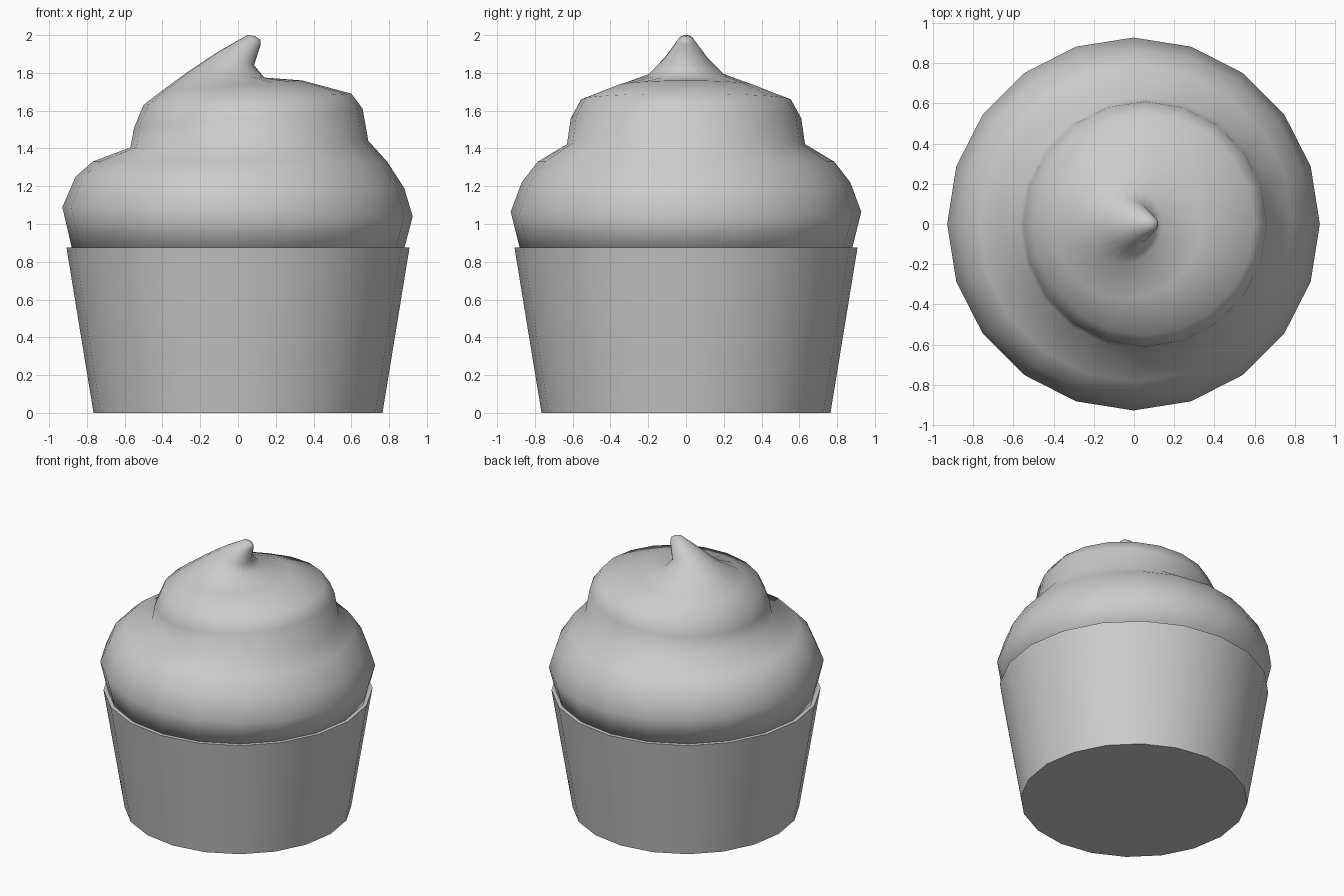
import bpy, bmesh, math

if "Cube" in bpy.data.objects:
    bpy.data.objects.remove(bpy.data.objects["Cube"])

SIDES = 20

def loft(name, rings, smooth_angle):
    """Skin tilted rings given as (x left, z left, x right, z right, y radius)."""
    bm = bmesh.new()
    loops = []
    for xl, zl, xr, zr, ry in rings:
        loop = []
        for i in range(SIDES):
            a = 2 * math.pi * i / SIDES
            t = (1 + math.cos(a)) / 2
            loop.append(bm.verts.new((xl + (xr - xl) * t, ry * math.sin(a), zl + (zr - zl) * t)))
        loops.append(loop)
    for lo, hi in zip(loops, loops[1:]):
        for i in range(SIDES):
            j = (i + 1) % SIDES
            bm.faces.new((lo[i], lo[j], hi[j], hi[i]))
    bm.faces.new(loops[0][::-1])
    bm.faces.new(loops[-1])
    bmesh.ops.recalc_face_normals(bm, faces=bm.faces)
    mesh = bpy.data.meshes.new(name)
    bm.to_mesh(mesh)
    bm.free()
    ob = bpy.data.objects.new(name, mesh)
    bpy.context.collection.objects.link(ob)
    bpy.ops.object.select_all(action='DESELECT')
    bpy.context.view_layer.objects.active = ob
    ob.select_set(True)
    bpy.ops.object.shade_smooth_by_angle(angle=math.radians(smooth_angle))
    return ob

def level(r, z):
    return (-r, z, r, z, r)

# Tapered wrapper with a thin flat rim, recessed under the frosting
loft("wrapper", [level(0.765, 0), level(0.908, 0.875), level(0.88, 0.875), level(0.87, 0.84)], 40)

# Frosting: two leaning tiers ending in a curled peak
loft("frosting", [
    level(0.872, 0.84),
    (-0.93, 1.09, 0.925, 1.04, 0.928),
    (-0.86, 1.25, 0.88, 1.19, 0.87),
    (-0.77, 1.33, 0.79, 1.33, 0.785),
    (-0.57, 1.405, 0.69, 1.44, 0.63),
    (-0.55, 1.51, 0.66, 1.61, 0.61),
    (-0.50, 1.63, 0.60, 1.69, 0.555),
    (-0.41, 1.70, 0.34, 1.76, 0.37),
    (-0.26, 1.81, 0.14, 1.775, 0.20),
    (-0.11, 1.91, 0.085, 1.84, 0.115),
    (0.05, 2.0, 0.12, 1.95, 0.04),
    (0.09, 1.995, 0.12, 1.975, 0.015),
], 80)
